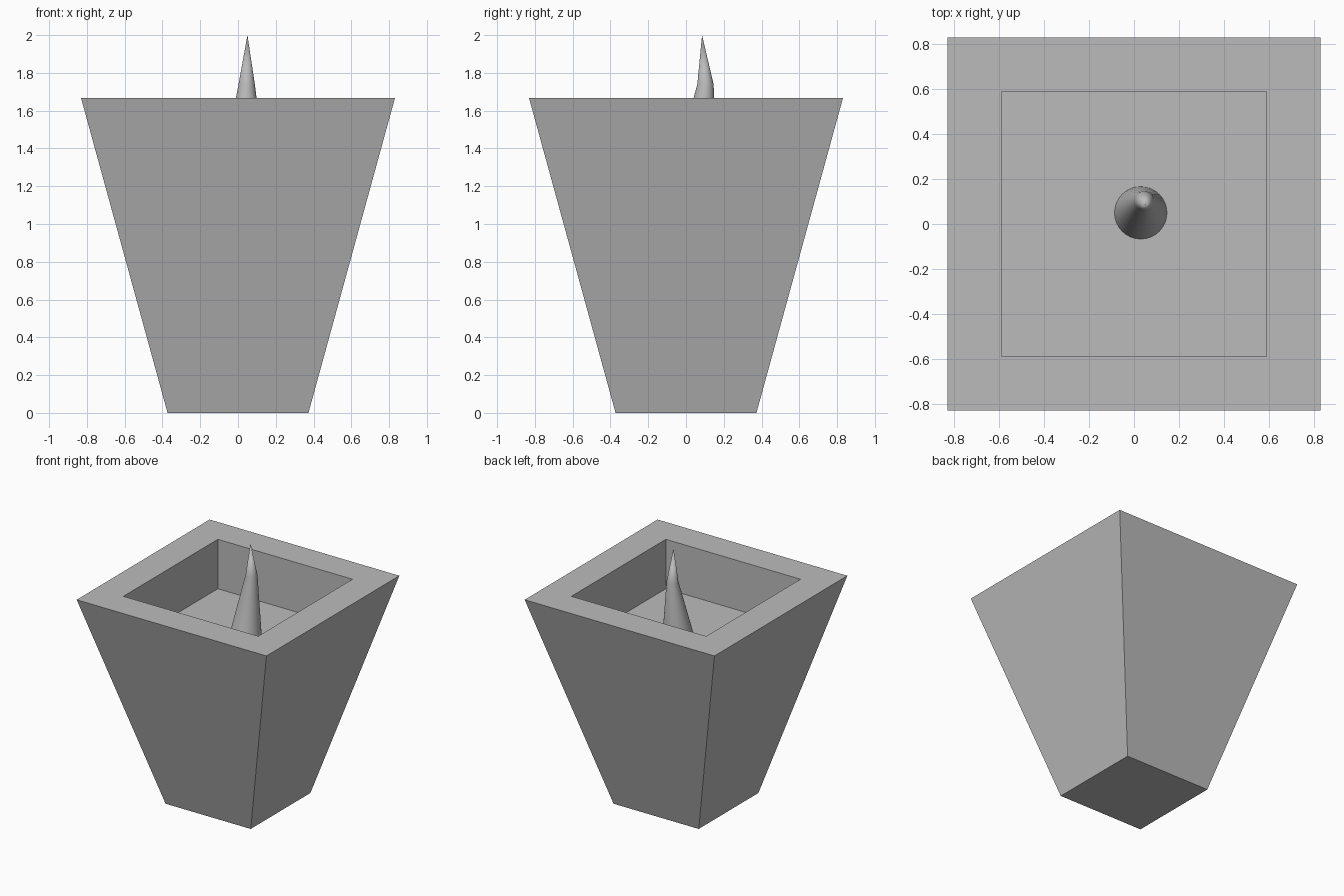
import bpy, bmesh, math
from mathutils import Vector

cube = bpy.data.objects.get("Cube")
if cube:
    bpy.data.objects.remove(cube, do_unlink=True)

GREY = (0.5, 0.5, 0.5, 1.0)
mat = bpy.data.materials.new("plain grey")
mat.use_nodes = True
mat.diffuse_color = GREY
for node in mat.node_tree.nodes:
    if node.type == 'BSDF_PRINCIPLED':
        node.inputs["Base Color"].default_value = GREY


def loft(name, rings, sides, turn=0.0):
    """Join rings of (x, y, z, radius) into a closed skin; radius 0 is a tip."""
    bm = bmesh.new()
    loops = []
    for x, y, z, r in rings:
        if r == 0:
            loops.append([bm.verts.new((x, y, z))] * sides)
            continue
        angles = [turn + math.tau * i / sides for i in range(sides)]
        loops.append([bm.verts.new(Vector((x + r * math.cos(a), y + r * math.sin(a), z)))
                      for a in angles])
    for low, high in zip(loops, loops[1:]):
        for i in range(sides):
            j = (i + 1) % sides
            corners = dict.fromkeys([low[i], low[j], high[j], high[i]])
            bm.faces.new(list(corners))
    for cap in (loops[0], loops[-1]):
        if len(set(cap)) > 1:
            bm.faces.new(cap)
    bmesh.ops.recalc_face_normals(bm, faces=bm.faces)
    mesh = bpy.data.meshes.new(name)
    bm.to_mesh(mesh)
    bm.free()
    mesh.materials.append(mat)
    obj = bpy.data.objects.new(name, mesh)
    bpy.context.collection.objects.link(obj)
    return obj


# Square tapered pot with a flat rim and a shallow straight-walled recess
RIM, FLOOR = 1.667, 1.276
profile = [(0.373, 0), (0.831, RIM), (0.59, RIM), (0.59, FLOOR)]
loft("pot", [(0, 0, z, half * math.sqrt(2)) for half, z in profile], 4, math.pi / 4)

# Leaning round spike standing on the recess floor
spike = loft("spike", [(0.03, 0.05, FLOOR, 0.117),
                       (0.046, 0.103, 1.74, 0.043),
                       (0.05, 0.085, 2.0, 0)], 32)
bpy.ops.object.select_all(action='DESELECT')
spike.select_set(True)
bpy.context.view_layer.objects.active = spike
bpy.ops.object.shade_smooth_by_angle(angle=math.radians(40))
